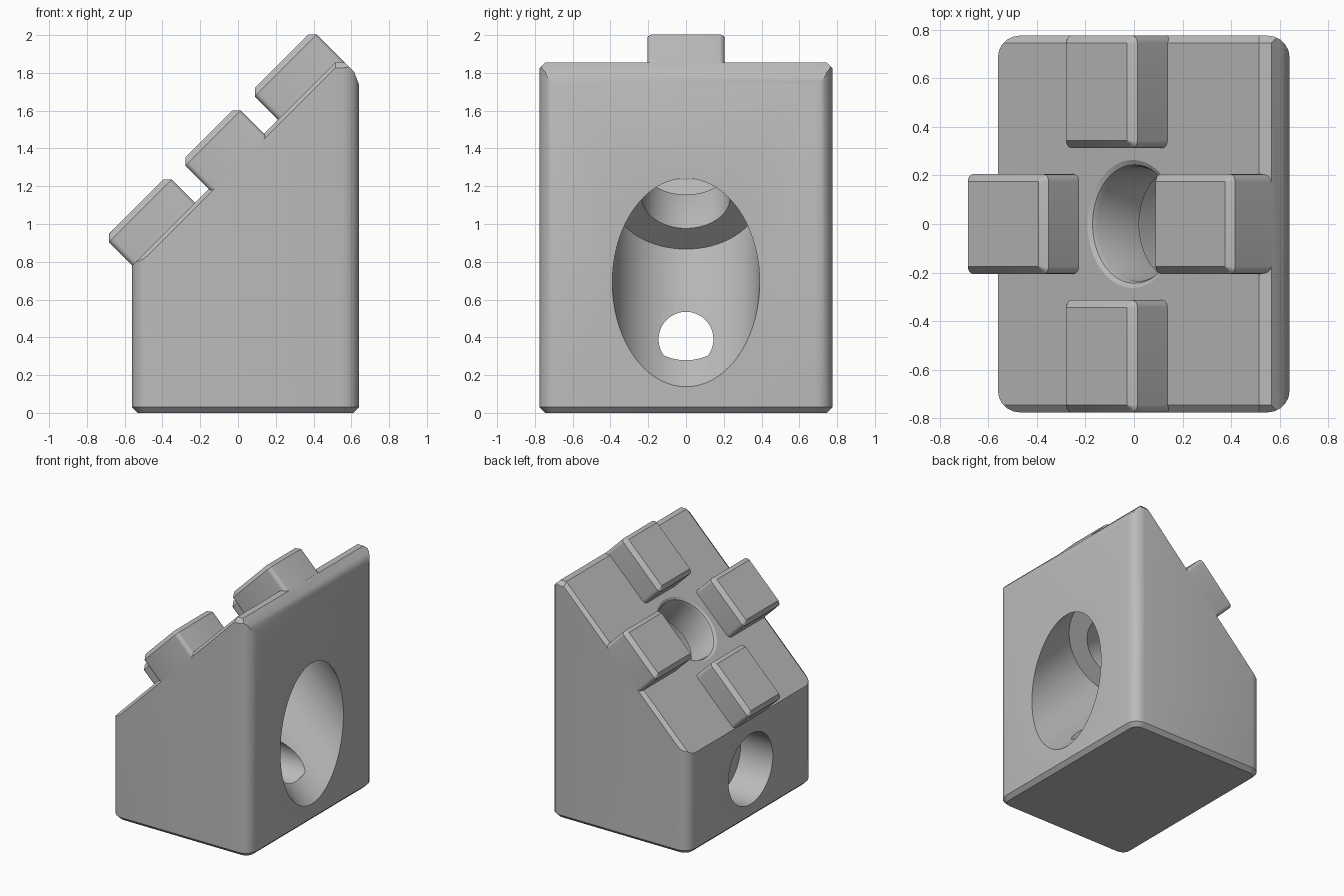
import bpy, bmesh, math
from mathutils import Matrix, Vector

if "Cube" in bpy.data.objects:
    bpy.data.objects.remove(bpy.data.objects["Cube"])

R2 = math.sqrt(2)
SLOPE = Matrix.Rotation(math.radians(-45), 4, 'Y')  # local x runs up the slope, local z points out of it

mat = bpy.data.materials.new("plain_grey")
mat.diffuse_color = (0.5, 0.5, 0.5, 1)
mat.use_nodes = True
mat.node_tree.nodes["Principled BSDF"].inputs["Base Color"].default_value = mat.diffuse_color


def add_object(name, bm):
    bmesh.ops.recalc_face_normals(bm, faces=bm.faces)
    me = bpy.data.meshes.new(name)
    bm.to_mesh(me)
    bm.free()
    me.materials.append(mat)
    ob = bpy.data.objects.new(name, me)
    bpy.context.collection.objects.link(ob)
    return ob


def block(lo, hi, radius, top=0, bottom=0):
    """Box with rounded upright edges and chamfered top / bottom rims."""
    bm = bmesh.new()
    bmesh.ops.create_cube(bm, size=1)
    for v in bm.verts:
        v.co = Vector([lo[i] if v.co[i] < 0 else hi[i] for i in range(3)])
    up = [e for e in bm.edges if abs(e.verts[0].co.z - e.verts[1].co.z) > 1e-4]
    bmesh.ops.bevel(bm, geom=up, offset=radius, segments=5, profile=0.5, affect='EDGES')
    for z, w in ((hi[2], top), (lo[2], bottom)):
        if w:
            rim = [e for e in bm.edges if all(abs(v.co.z - z) < 1e-4 for v in e.verts)]
            bmesh.ops.bevel(bm, geom=rim, offset=w, segments=1, affect='EDGES')
    return bm


def slice_off(bm, point, normal):
    """Cut away everything beyond a plane and cap the opening."""
    cut = bmesh.ops.bisect_plane(bm, geom=bm.verts[:] + bm.edges[:] + bm.faces[:], dist=1e-5,
                                 plane_co=point, plane_no=Vector(normal).normalized(), clear_outer=True)
    edges = [g for g in cut['geom_cut'] if isinstance(g, bmesh.types.BMEdge)]
    bmesh.ops.contextual_create(bm, geom=edges)


def lathe(name, profile, matrix, steps=72):
    """Closed solid of revolution about local z, from (radius, height) points."""
    bm = bmesh.new()
    rings = [[bm.verts.new((r * math.cos(a), r * math.sin(a), h))
              for a in (2 * math.pi * i / steps for i in range(steps))] for r, h in profile]
    for a, b in zip(rings, rings[1:]):
        for i in range(steps):
            j = (i + 1) % steps
            bm.faces.new((a[i], a[j], b[j], b[i]))
    bm.faces.new(rings[0])
    bm.faces.new(rings[-1])
    bm.transform(matrix)
    ob = add_object(name, bm)
    ob.hide_render = True
    return ob


def carve(ob, cutters):
    bpy.context.view_layer.objects.active = ob
    for c in cutters:
        m = ob.modifiers.new("hole", 'BOOLEAN')
        m.operation, m.solver, m.object = 'DIFFERENCE', 'EXACT', c
        bpy.ops.object.modifier_apply(modifier=m.name)


# wedge body: rounded box trimmed by planes
bm = block((-0.56, -0.775, 0), (0.64, 0.775, 2.1), 0.09, bottom=0.03)
slice_off(bm, (0, 0, 1.34), (-1, 0, 1))
slice_off(bm, (0, 0, 1.855), (0, 0, 1))
slice_off(bm, (0.565, 0, 1.855), (1, 0, 1))
slice_off(bm, (0.615, 0, 1.805), (0.065, 0, 0.025))
for s in (-1, 1):
    slice_off(bm, (0, s * 0.745, 1.34), (-1, s, 1))
    slice_off(bm, (0, s * 0.745, 1.855), (0, s, 1))
body = add_object("wedge_body", bm)

# studs on the slope: start, end along slope, y range, foot depth
STUDS = {
    "lower_stud": (0.156, 0.626, -0.205, 0.205, 0.92),
    "upper_stud": (1.248, 1.711, -0.205, 0.205, 0.87),
    "side_stud_back": (0.728, 1.142, 0.313, 0.775, 0.92),
    "side_stud_front": (0.728, 1.142, -0.775, -0.313, 0.92),
}
parts = [body]
for name, (s0, s1, y0, y1, foot) in STUDS.items():
    bm = block((s0, y0, foot), (s1, y1, 1.63 / R2), 0.03, top=0.03)
    bm.transform(SLOPE)
    parts.append(add_object(name, bm))

# raised tabs on the upright back face
bm = block((0.5, -0.205, 1.19), (0.675, 0.205, 1.83), 0.025, bottom=0.025)
slice_off(bm, (0.58, 0, 1.84), (1, 0, 1))
slice_off(bm, (0.65, 0, 1.77), (0.07, 0, 0.025))
upper_tab = add_object("upper_tab", bm)
lower_tab = add_object("lower_tab", block((0.5, -0.205, 0), (0.675, 0.205, 0.165), 0.025, top=0.025, bottom=0.03))
parts += [upper_tab, lower_tab]

# slanted stepped bore with a softened mouth, and a level screw hole
w = 1.34 / R2
bore = lathe("slanted_bore_cutter",
             [(0.39, -0.9), (0.39, 0.676), (0.235, 0.676), (0.235, w - 0.03),
              (0.244, w - 0.01), (0.265, w + 0.001), (0.265, w + 0.1)],
             SLOPE @ Matrix.Translation((1.33 / R2, 0, 0)))
screw = lathe("screw_hole_cutter",
              [(0.275, -0.7), (0.275, -0.28), (0.145, -0.28), (0.145, 0.5)],
              Matrix.Translation((0, 0, 0.39)) @ Matrix.Rotation(math.radians(90), 4, 'Y'))
carve(body, [bore, screw])
carve(upper_tab, [bore])
carve(lower_tab, [bore])
for c in (bore, screw):
    bpy.data.objects.remove(c)

# smooth the rounded walls, keep chamfers crisp
for ob in parts:
    bpy.ops.object.select_all(action='DESELECT')
    ob.select_set(True)
    bpy.context.view_layer.objects.active = ob
    bpy.ops.object.shade_smooth_by_angle(angle=math.radians(25))
